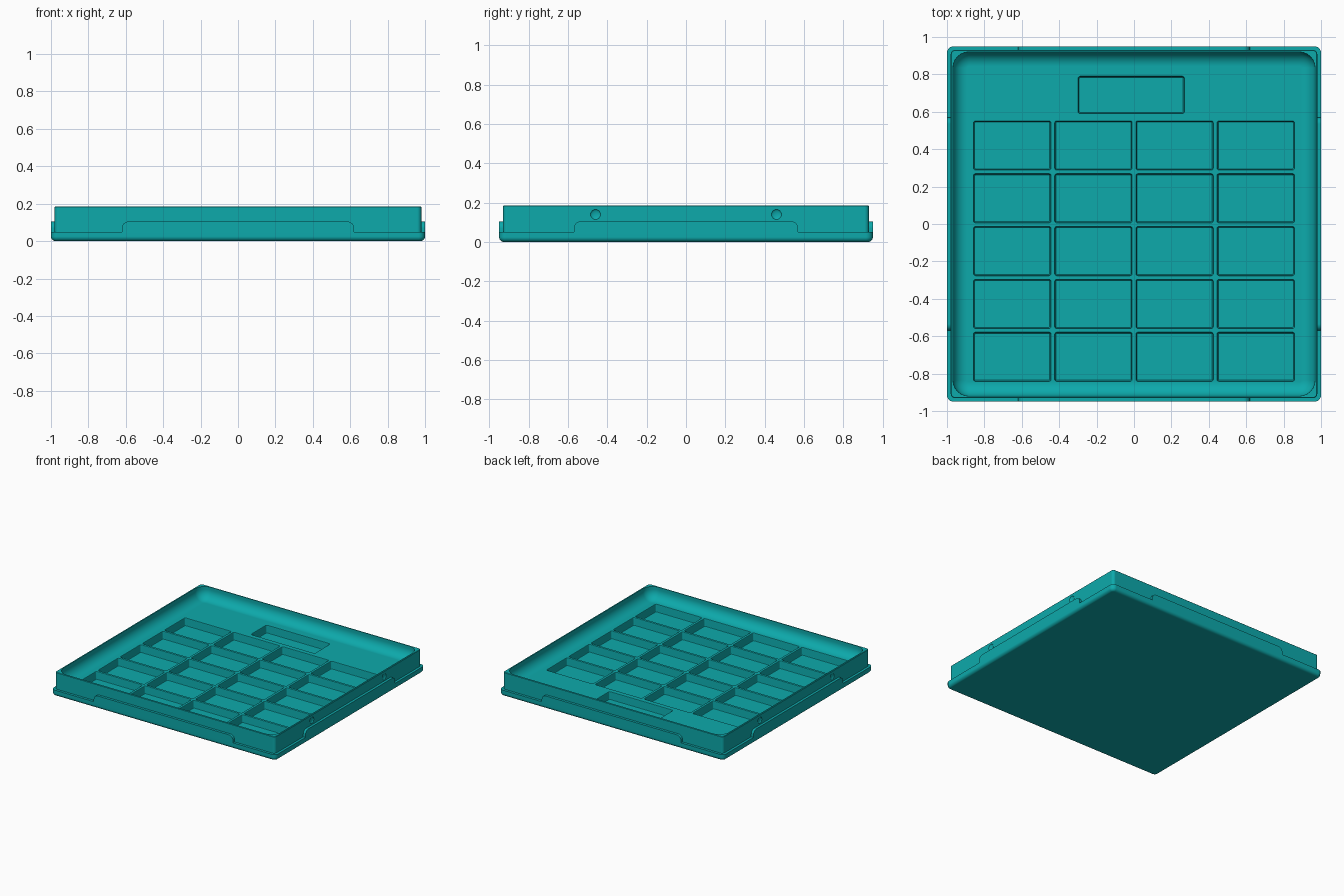
import bpy, bmesh, math
from mathutils import Vector

cube = bpy.data.objects.get("Cube")
if cube:
    bpy.data.objects.remove(cube, do_unlink=True)

teal = bpy.data.materials.new("teal plastic")
teal.use_nodes = True
COLOUR = (0.004, 0.40, 0.41, 1)
teal.diffuse_color = COLOUR
teal.node_tree.nodes["Principled BSDF"].inputs["Base Color"].default_value = COLOUR

RIM, FLOOR, POCKET = 0.185, 0.088, 0.03


def rounded_rect(hx, hy, r, z, cx=0, cy=0, steps=6):
    """Closed loop of points around a rectangle with rounded corners."""
    pts = []
    for k, (sx, sy) in enumerate([(1, 1), (-1, 1), (-1, -1), (1, -1)]):
        for i in range(steps + 1):
            a = math.pi / 2 * (k + i / steps)
            pts.append(Vector((cx + sx * (hx - r) + r * math.cos(a),
                               cy + sy * (hy - r) + r * math.sin(a), z)))
    return pts


def loft(bm, loops):
    """Skin a stack of loops and cap both ends."""
    rings = [[bm.verts.new(p) for p in loop] for loop in loops]
    n = len(rings[0])
    for a, b in zip(rings, rings[1:]):
        for i in range(n):
            j = (i + 1) % n
            bm.faces.new((a[i], a[j], b[j], b[i]))
    bm.faces.new(rings[0][::-1])
    bm.faces.new(rings[-1])


def make_object(name, bm):
    bmesh.ops.recalc_face_normals(bm, faces=bm.faces)
    mesh = bpy.data.meshes.new(name)
    bm.to_mesh(mesh)
    bm.free()
    mesh.materials.append(teal)
    ob = bpy.data.objects.new(name, mesh)
    bpy.context.collection.objects.link(ob)
    return ob


def smooth(ob):
    bpy.ops.object.select_all(action="DESELECT")
    ob.select_set(True)
    bpy.context.view_layer.objects.active = ob
    bpy.ops.object.shade_smooth_by_angle(angle=math.radians(35))
    mod = ob.modifiers.new("even shading", "WEIGHTED_NORMAL")
    mod.keep_sharp = True


# Tray: rounded base edge, flange step, wall, rim, and filleted cavity
loops = []
edge = 0.025
for i in range(7):
    a = math.pi / 2 * i / 6
    d = edge * (1 - math.sin(a))
    loops.append(rounded_rect(1 - d, 0.95 - d, 0.035 - d, edge * (1 - math.cos(a))))
loops.append(rounded_rect(1, 0.95, 0.035, 0.05))
loops.append(rounded_rect(0.98, 0.93, 0.022, 0.05))
loops.append(rounded_rect(0.98, 0.93, 0.022, RIM - 0.003))
loops.append(rounded_rect(0.977, 0.927, 0.02, RIM))
loops.append(rounded_rect(0.968, 0.92, 0.085, RIM))
fillet = 0.076
for i in range(11):
    a = math.pi / 2 * i / 10
    d = fillet * (1 - math.cos(a))
    loops.append(rounded_rect(0.968 - d, 0.92 - d, 0.085 - d,
                              FLOOR + fillet * (1 - math.sin(a))))
bm = bmesh.new()
loft(bm, loops)
tray = make_object("tray", bm)

# Cutters: compartments, label recess and side dimples
bm = bmesh.new()


def add_pocket(cx, cy, hx, hy):
    loft(bm, [rounded_rect(hx - d, hy - d, 0.012 - d, z, cx, cy, 3)
              for z, d in ((POCKET, 0.007), (POCKET + 0.004, 0.004),
                           (FLOOR - 0.004, 0.003), (FLOOR, 0), (FLOOR + 0.03, 0))])


for col in range(4):
    for row in range(5):
        add_pocket((col - 1.5) * 0.434, 0.42 - row * 0.2825, 0.2075, 0.132)
add_pocket(-0.015, 0.69, 0.285, 0.1)
cutters = make_object("pocket_cutters", bm)

bm = bmesh.new()
for sx in (-1, 1):
    for sy in (-1, 1):
        made = bmesh.ops.create_uvsphere(bm, u_segments=20, v_segments=12, radius=0.026)
        for v in made["verts"]:
            v.co.x *= 0.4
        bmesh.ops.translate(bm, verts=made["verts"], vec=(sx * 0.982, sy * 0.46, 0.14))
dimples = make_object("dimple_cutters", bm)

for cutter in (cutters, dimples):
    mod = tray.modifiers.new("cut", "BOOLEAN")
    mod.operation = "DIFFERENCE"
    mod.solver = "EXACT"
    mod.object = cutter
    cutter.hide_render = True
bpy.context.view_layer.update()
cut_mesh = bpy.data.meshes.new_from_object(
    tray.evaluated_get(bpy.context.evaluated_depsgraph_get()))
tray.modifiers.clear()
tray.data = cut_mesh
for cutter in (cutters, dimples):
    bpy.data.objects.remove(cutter, do_unlink=True)
smooth(tray)


# Raised tabs on the flange, one at the middle of each side
def add_tab(name, half, reach, angle):
    top, r, low = 0.105, 0.035, 0.04
    outline = [(-half, low), (half, low)]
    for side in (1, -1):
        arc = [(side * (half - r + r * math.cos(a)), top - r + r * math.sin(a))
               for a in (math.pi / 2 * i / 6 for i in range(7))]
        outline += arc if side == 1 else arc[::-1]
    bm = bmesh.new()
    loft(bm, [[Vector((x, y, z)) for x, z in outline]
              for y in (-reach, -reach + 0.025)])
    ob = make_object(name, bm)
    ob.rotation_euler.z = angle
    smooth(ob)


add_tab("front_tab", 0.62, 0.95, 0)
add_tab("left_tab", 0.57, 1.0, math.pi / 2)
add_tab("back_tab", 0.62, 0.95, math.pi)
add_tab("right_tab", 0.57, 1.0, -math.pi / 2)
